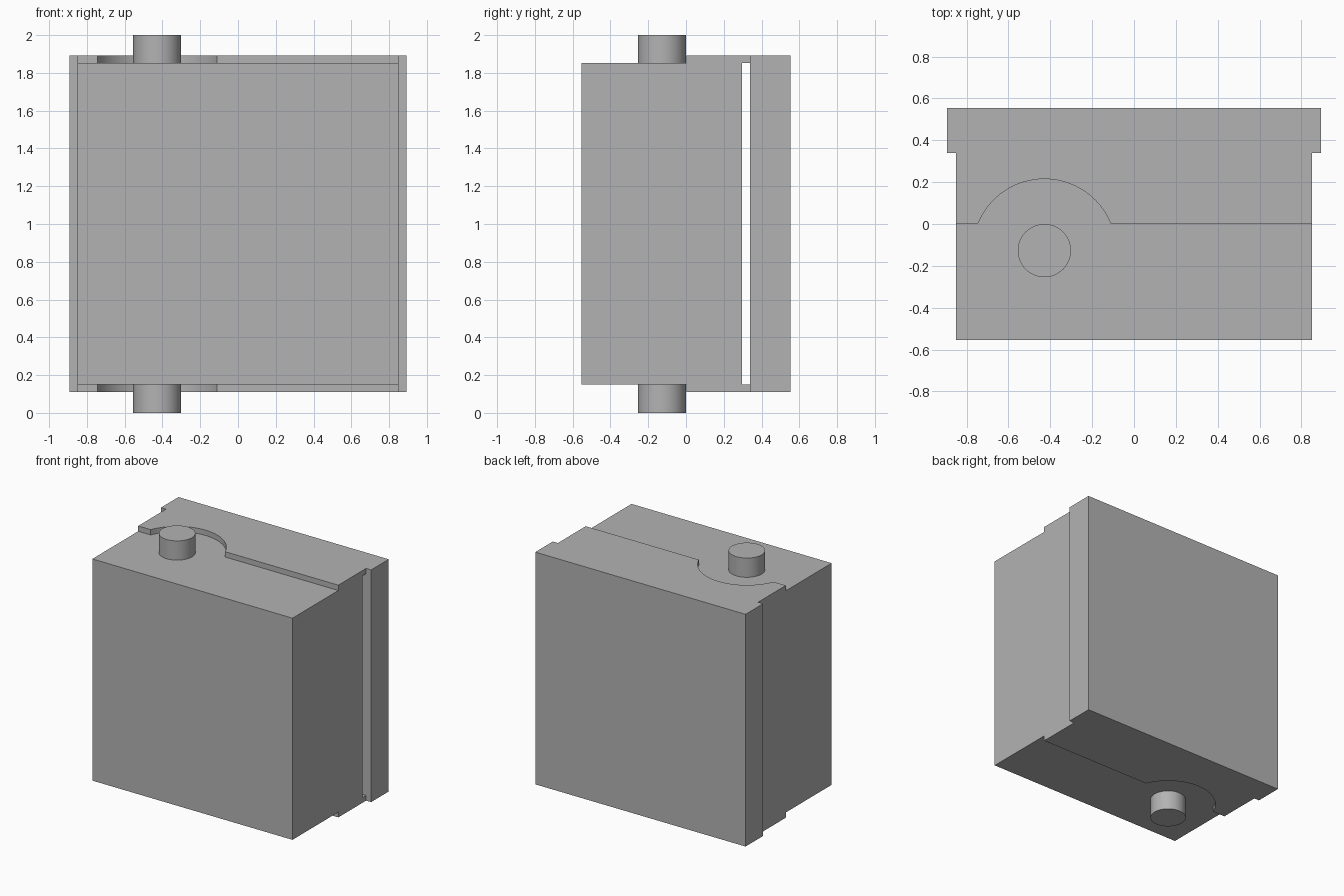
import bpy, bmesh, math

cube = bpy.data.objects.get("Cube")
if cube:
    bpy.data.objects.remove(cube, do_unlink=True)

grey = bpy.data.materials.new("plain grey")
grey.use_nodes = True
colour = (0.45, 0.45, 0.45, 1)
grey.diffuse_color = colour
grey.node_tree.nodes["Principled BSDF"].inputs["Base Color"].default_value = colour


def prism(name, outline, z0, z1):
    """Extrude a counter-clockwise outline in x, y from z0 up to z1."""
    bm = bmesh.new()
    base = bm.faces.new([bm.verts.new((x, y, z0)) for x, y in outline])
    top = bmesh.ops.extrude_face_region(bm, geom=[base], use_keep_orig=True)["geom"]
    verts = [v for v in top if isinstance(v, bmesh.types.BMVert)]
    bmesh.ops.translate(bm, verts=verts, vec=(0, 0, z1 - z0))
    bmesh.ops.recalc_face_normals(bm, faces=bm.faces)
    mesh = bpy.data.meshes.new(name)
    bm.to_mesh(mesh)
    bm.free()
    mesh.materials.append(grey)
    obj = bpy.data.objects.new(name, mesh)
    bpy.context.collection.objects.link(obj)
    bpy.ops.object.select_all(action='DESELECT')
    obj.select_set(True)
    bpy.context.view_layer.objects.active = obj
    bpy.ops.object.shade_smooth_by_angle(angle=math.radians(30))
    return obj


def box(x, y0, y1):
    return [(-x, y0), (x, y0), (x, y1), (-x, y1)]


def arc(radius, start, end, steps):
    return [(PIN_X + radius * math.cos(a), PIN_Y + radius * math.sin(a))
            for a in (start + (end - start) * i / steps for i in range(steps + 1))]


PIN_X, PIN_Y, PIN_R = -0.428, -0.127, 0.127
BODY_X, BODY_Z0, BODY_Z1 = 0.85, 0.15, 1.852
PLATE_Y, PLATE_Z0, PLATE_Z1 = 0.34, 0.11, 1.893

# Main block and wider back plate, with a narrow slot between them
prism("main_block", box(BODY_X, -0.553, 0.296), BODY_Z0, BODY_Z1)
prism("back_plate", box(0.893, PLATE_Y, 0.553), PLATE_Z0, PLATE_Z1)

# Top and bottom flanges, notched around the pin
notch_r = 0.342
a = math.asin((0.003 - PIN_Y) / notch_r)
flange = [(-BODY_X, 0.003)] + arc(notch_r, math.pi - a, a, 32) + [
    (BODY_X, 0.003), (BODY_X, PLATE_Y), (-BODY_X, PLATE_Y)]
prism("top_flange", flange, BODY_Z1, PLATE_Z1)
prism("bottom_flange", flange, PLATE_Z0, BODY_Z0)

# Hinge pins above and below
pin = arc(PIN_R, 0, math.tau, 48)[:-1]
prism("top_pin", pin, BODY_Z1, 2)
prism("bottom_pin", pin, 0, BODY_Z0)
